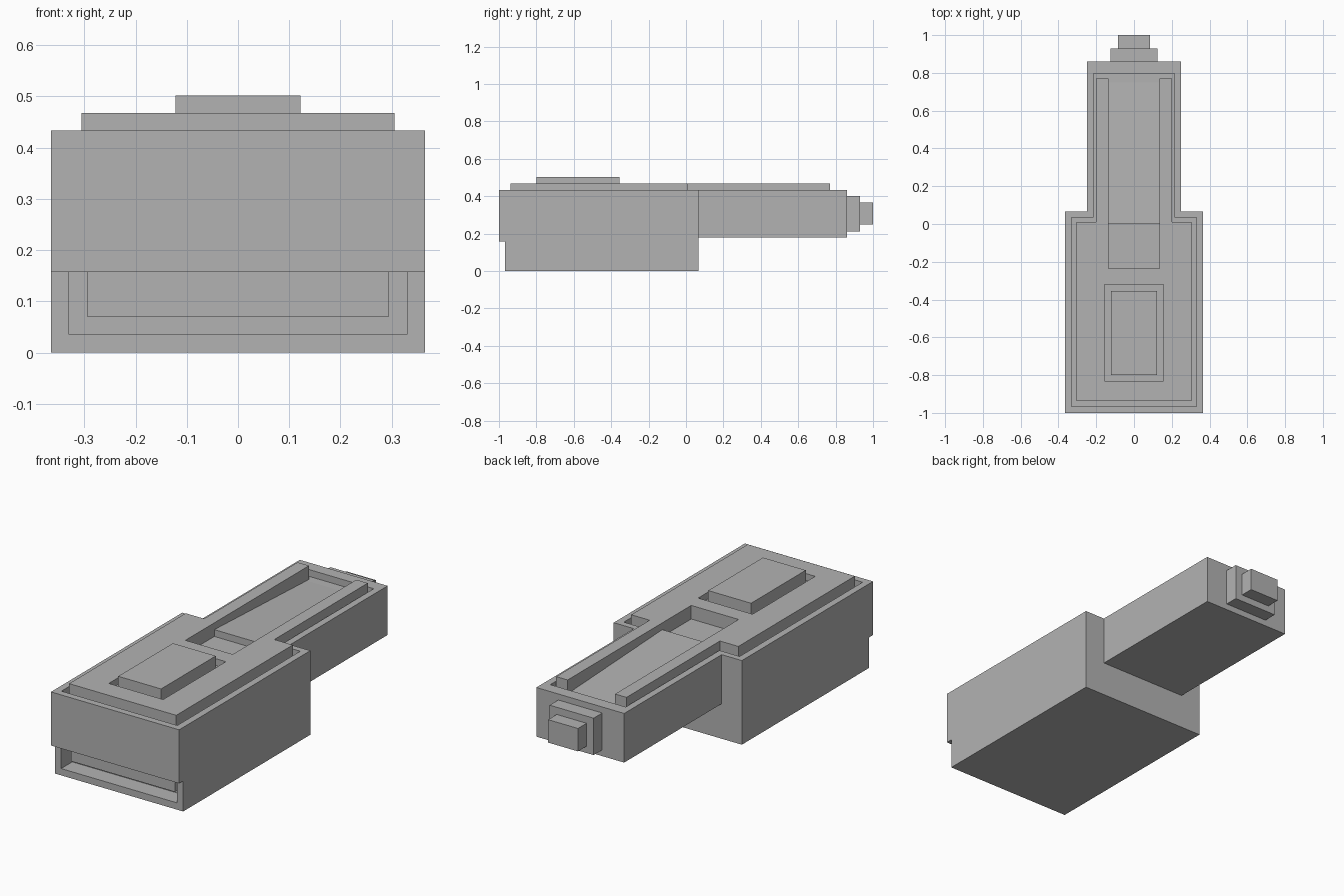
import bpy
import bmesh
from mathutils import Vector

cube = bpy.data.objects.get("Cube")
if cube:
    bpy.data.objects.remove(cube, do_unlink=True)

grey = bpy.data.materials.new("plain_grey")
grey.use_nodes = True
colour = (0.45, 0.45, 0.45, 1)
grey.diffuse_color = colour
grey.node_tree.nodes["Principled BSDF"].inputs["Base Color"].default_value = colour


def prism(name, outline, low, high, axis="z"):
    """Extrude a flat outline: (x, y) along z, or (y, z) along x."""
    bm = bmesh.new()
    place = (lambda a, b: (a, b, low)) if axis == "z" else (lambda a, b: (low, a, b))
    face = bm.faces.new([bm.verts.new(place(a, b)) for a, b in outline])
    new = bmesh.ops.extrude_face_region(bm, geom=[face])["geom"]
    shift = Vector((0, 0, high - low)) if axis == "z" else Vector((high - low, 0, 0))
    bmesh.ops.translate(bm, vec=shift, verts=[v for v in new if isinstance(v, bmesh.types.BMVert)])
    bmesh.ops.recalc_face_normals(bm, faces=bm.faces)
    mesh = bpy.data.meshes.new(name)
    bm.to_mesh(mesh)
    bm.free()
    mesh.materials.append(grey)
    obj = bpy.data.objects.new(name, mesh)
    bpy.context.collection.objects.link(obj)
    return obj


def box(name, half, y0, y1, z0, z1):
    return prism(name, [(-half, y0), (half, y0), (half, y1), (-half, y1)], z0, z1)


def mirrored(right):
    """Close a right-hand outline with its mirror image."""
    return right + [(-x, y) for x, y in reversed(right)]


def combine(target, tool, operation):
    mod = target.modifiers.new(operation.title(), "BOOLEAN")
    mod.operation = operation
    mod.solver = "EXACT"
    mod.object = tool
    bpy.context.view_layer.objects.active = target
    bpy.ops.object.modifier_apply(modifier=mod.name)
    bpy.data.objects.remove(tool, do_unlink=True)


RIM, PLATE, GROOVE = 0.433, 0.468, 0.398

# Wide body with a front overhang, joined to the narrow rear arm
profile = [(-1, RIM), (-1, 0.157), (-0.967, 0.157), (-0.967, 0), (0.067, 0), (0.067, RIM)]
body = prism("body", profile, -0.365, 0.365, axis="x")
combine(body, box("rear_arm", 0.25, -0.1, 0.86, 0.18, RIM), "UNION")

# Sunken groove inside the top rim
groove = mirrored([(0.33, -0.965), (0.33, 0.035), (0.215, 0.035), (0.215, 0.797)])
combine(body, prism("groove_cutter", groove, GROOVE, 0.6), "DIFFERENCE")

# Recess under the overhang, with a set-back panel inside
combine(body, box("recess_cutter", 0.33, -1.1, -0.877, 0.035, 0.157), "DIFFERENCE")
box("front_panel", 0.295, -0.935, -0.87, 0.07, 0.16)

# Raised top plate with two rails around an open channel
rails = mirrored([(0.305, -0.938), (0.305, 0.01), (0.2, 0.01), (0.2, 0.77),
                  (0.135, 0.77), (0.135, -0.235)])
plate = prism("top_plate", rails, GROOVE, PLATE)
combine(plate, box("button_cutter", 0.155, -0.83, -0.32, RIM, 0.6), "DIFFERENCE")
box("top_button", 0.122, -0.8, -0.355, RIM, 0.502)

# Gently sloping channel floor
slope = [(0, GROOVE - 0.02), (0, RIM), (0.75, GROOVE), (0.75, GROOVE - 0.02)]
prism("channel_ramp", slope, -0.135, 0.135, axis="x")

# Stepped rear tip
box("tip_base", 0.125, 0.85, 0.93, 0.212, 0.402)
box("tip_end", 0.085, 0.92, 1, 0.247, 0.365)
